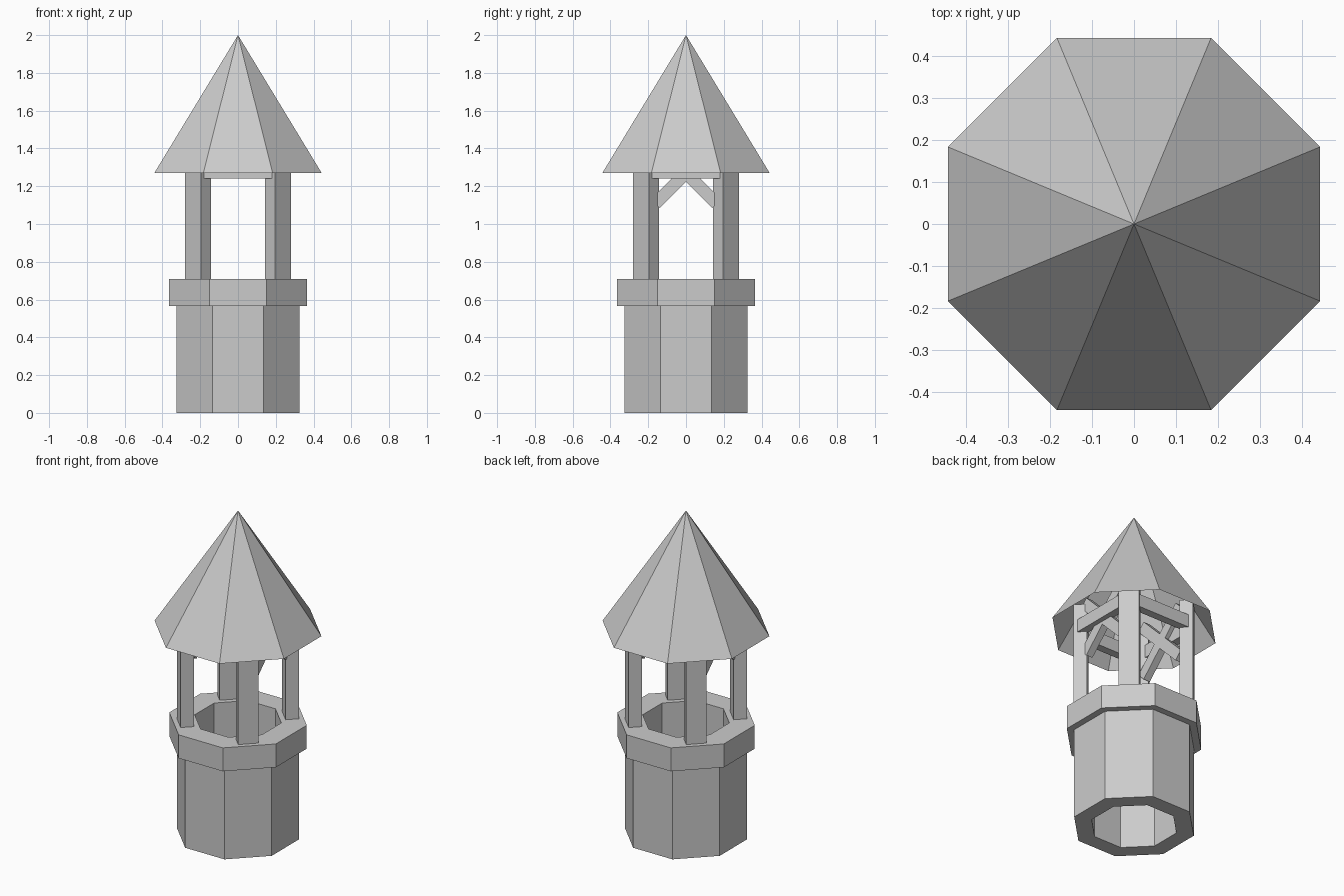
import bpy, bmesh
from math import pi, cos, sin, radians
from mathutils import Matrix, Vector

if "Cube" in bpy.data.objects:
    bpy.data.objects.remove(bpy.data.objects["Cube"])

SIDES = 8


def finish(bm, name):
    bmesh.ops.remove_doubles(bm, verts=bm.verts, dist=1e-5)
    bmesh.ops.recalc_face_normals(bm, faces=bm.faces)
    mesh = bpy.data.meshes.new(name)
    bm.to_mesh(mesh)
    bm.free()
    ob = bpy.data.objects.new(name, mesh)
    bpy.context.collection.objects.link(ob)
    return ob


def lathe(name, profile, closed):
    """Octagonal lathe; profile is (distance to flat side, z)."""
    bm = bmesh.new()
    k = 1 / cos(pi / SIDES)
    rings = []
    for i in range(SIDES):
        a = (i + 0.5) * 2 * pi / SIDES
        rings.append([bm.verts.new((r * k * cos(a), r * k * sin(a), z)) for r, z in profile])
    n = len(profile)
    for i in range(SIDES):
        p, q = rings[i], rings[(i + 1) % SIDES]
        for j in range(n if closed else n - 1):
            m = (j + 1) % n
            bm.faces.new((p[j], q[j], q[m], p[m]))
    bmesh.ops.dissolve_degenerate(bm, dist=1e-5, edges=bm.edges)
    return finish(bm, name)


def box(name, centre, size, rot=Matrix.Identity(4)):
    bm = bmesh.new()
    mat = Matrix.Translation(Vector(centre)) @ rot @ Matrix.Diagonal((*size, 1))
    bmesh.ops.create_cube(bm, size=1, matrix=mat)
    return finish(bm, name)


# Well: hollow octagonal wall with overhanging rim
lathe("well_wall_and_rim", [(0.325, 0), (0.325, 0.565), (0.365, 0.565),
                            (0.365, 0.71), (0.23, 0.71), (0.23, 0)], True)

# Roof: open octagonal pyramid shell
lathe("roof", [(0.443, 1.27), (0, 2.0)], False)

for i in range(4):
    # Posts on the diagonals, wide face outward
    turn = Matrix.Rotation(radians(45 + 90 * i), 4, 'Z')
    box(f"post_{i + 1}", turn @ Vector((0.299, 0, 1.06)), (0.076, 0.117, 0.72), turn)
    # Horizontal beams joining neighbouring posts
    turn = Matrix.Rotation(radians(90 * i), 4, 'Z')
    box(f"beam_{i + 1}", turn @ Vector((0.238, 0, 1.282)), (0.05, 0.37, 0.08), turn)

# Crossed braces on the left and right sides
for side, x in (("left", -0.21), ("right", 0.21)):
    for n, angle in ((1, 45), (2, -45)):
        box(f"{side}_brace_{n}", (x, 0, 1.27), (0.045, 0.46, 0.066),
            Matrix.Rotation(radians(angle), 4, 'X'))
